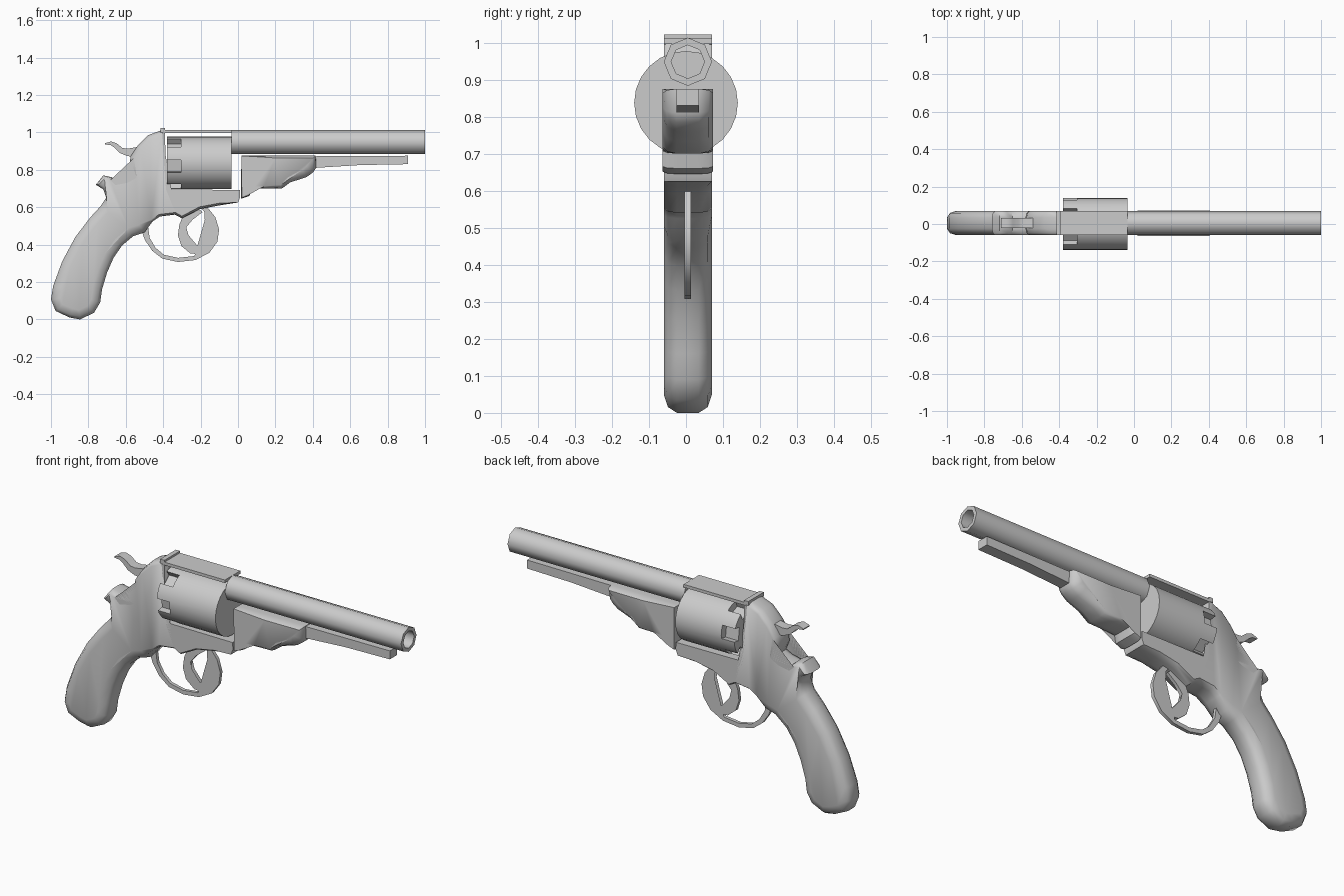
import bpy, bmesh, math
from mathutils import Vector, Matrix

if "Cube" in bpy.data.objects:
    bpy.data.objects.remove(bpy.data.objects["Cube"])

YC = 0.005  # mid plane of the frame


def finish(name, bm, angle=50):
    bmesh.ops.recalc_face_normals(bm, faces=bm.faces)
    mesh = bpy.data.meshes.new(name)
    bm.to_mesh(mesh)
    bm.free()
    ob = bpy.data.objects.new(name, mesh)
    bpy.context.collection.objects.link(ob)
    bpy.ops.object.select_all(action='DESELECT')
    ob.select_set(True)
    bpy.context.view_layer.objects.active = ob
    if angle:
        bpy.ops.object.shade_smooth_by_angle(angle=math.radians(angle))
    return ob


def slab(name, outline, half, angle=50):
    """Side profile of (x, z, rounding) points, rounded towards both sides."""
    n = len(outline)
    pts = [Vector(p[:2]) for p in outline]
    area = sum(pts[i - 1].x * pts[i].y - pts[i].x * pts[i - 1].y for i in range(n))
    sign = 1 if area > 0 else -1
    inward = []
    for i in range(n):
        a = (pts[i] - pts[i - 1]).normalized()
        b = (pts[(i + 1) % n] - pts[i]).normalized()
        t = (a + b).normalized()
        inward.append(Vector((-t.y, t.x)) * sign)
    steps = [(-1, 1), (-.83, .32), (-.45, 0), (.45, 0), (.83, .32), (1, 1)]
    bm = bmesh.new()
    rings = []
    for y, k in steps:
        ring = []
        for p, d, o in zip(pts, inward, outline):
            q = p + d * o[2] * k
            ring.append(bm.verts.new((q.x, YC + y * half, q.y)))
        rings.append(ring)
    for r0, r1 in zip(rings, rings[1:]):
        for i in range(n):
            bm.faces.new((r0[i - 1], r0[i], r1[i], r1[i - 1]))
    caps = [bm.faces.new(rings[0]), bm.faces.new(rings[-1])]
    bmesh.ops.triangulate(bm, faces=caps)
    return finish(name, bm, angle)


def ribbon(name, path, half):
    """Flat strip along (x, z, half thickness) points."""
    left, right = [], []
    for i, (x, z, w) in enumerate(path):
        a, b = path[max(i - 1, 0)], path[min(i + 1, len(path) - 1)]
        t = Vector((b[0] - a[0], b[1] - a[1])).normalized()
        left.append((x - t.y * w, z + t.x * w, 0))
        right.append((x + t.y * w, z - t.x * w, 0))
    return slab(name, left + right[::-1], half)


def box(bm, lo, hi, matrix=Matrix()):
    size = Vector(hi) - Vector(lo)
    mid = (Vector(hi) + Vector(lo)) / 2
    m = matrix @ Matrix.Translation(mid) @ Matrix.Diagonal((*size, 1))
    bmesh.ops.create_cube(bm, size=1, matrix=m)


def rounded(points, r):
    return [(x, z, r) for x, z in points]


# frame and grip in one side profile
frame_back = [(-.40, 1.015), (-.48, .985), (-.535, .93), (-.575, .87), (-.58, .81),
              (-.56, .765), (-.595, .75), (-.65, .737)]
lug = [(-.675, .76), (-.72, .77), (-.76, .72), (-.72, .695), (-.705, .65)]
grip = [(-.735, .605), (-.79, .545), (-.87, .44), (-.94, .31), (-.988, .18), (-1, .107),
        (-.975, .045), (-.90, .01), (-.845, 0), (-.77, .035), (-.737, .09), (-.727, .16),
        (-.70, .25), (-.665, .33), (-.62, .395), (-.56, .445), (-.50, .465)]
belly = [(-.455, .525), (-.417, .55), (-.337, .56), (-.30, .54), (-.203, .59), (-.096, .61)]
front = [(0, .625), (.012, .655), (.01, .692), (-.385, .695), (-.39, .995)]
slab("frame_and_grip", rounded(frame_back, .02) + rounded(lug, .018) + rounded(grip, .05)
     + rounded(belly, .012) + rounded(front, 0), .065)

# top strap with its small rear sight lip
bm = bmesh.new()
box(bm, (-.40, -.06, .996), (-.035, .07, 1.012))
box(bm, (-.415, -.06, 1.0), (-.39, .07, 1.022))
finish("top_strap", bm, 0)

# hollow eight sided barrel
bm = bmesh.new()
loops = []
for x, r in [(-.035, .045), (-.035, .065), (1, .065), (1, .045)]:
    loops.append([bm.verts.new((x, YC + r * math.cos(k * math.pi / 4),
                                .948 + r * math.sin(k * math.pi / 4))) for k in range(8)])
for j in range(4):
    a, b = loops[j], loops[(j + 1) % 4]
    for k in range(8):
        bm.faces.new((a[k - 1], a[k], b[k], b[k - 1]))
finish("barrel", bm)

# rotating drum with six slots cut in the rear rim
bm = bmesh.new()
bmesh.ops.create_cone(bm, cap_ends=True, segments=24, radius1=.14, radius2=.14, depth=.345,
                      matrix=Matrix.Translation((-.2075, 0, .837)) @ Matrix.Rotation(math.pi / 2, 4, 'Y'))
drum = finish("drum", bm, 40)
bm = bmesh.new()
for k in range(6):
    a = math.radians(52 + 60 * k)
    spin = Matrix.Translation((0, 0, .837)) @ Matrix.Rotation(a, 4, Vector((-1, 0, 0)))
    box(bm, (-.42, -.2, -.034), (-.305, -.1, .034), spin)
cutter = finish("slot_cutter", bm, 0)
cutter.hide_render = True
cutter.hide_set(True)
cut = drum.modifiers.new("slots", 'BOOLEAN')
cut.operation = 'DIFFERENCE'
cut.object = cutter

# loading block below the barrel
slab("loading_block", [(.018, .875, 0), (.2, .875, .012), (.415, .875, .015), (.418, .81, .05),
                       (.40, .785, .05), (.365, .76, .045), (.28, .733, .03), (.235, .70, .02),
                       (.14, .70, .012), (.07, .70, .01), (.062, .66, .008), (.016, .645, .008)], .068)

# loading lever
slab("loading_lever", [(.38, .872, 0), (.91, .875, 0), (.91, .83, 0), (.65, .825, 0), (.38, .808, 0)], .03)

# hammer spur
ribbon("hammer", [(-.712, .938, .003), (-.68, .942, .010), (-.655, .930, .013), (-.625, .903, .015),
                  (-.59, .893, .020), (-.53, .895, .028)], .026)

# trigger guard and trigger
ribbon("trigger_guard", [(-.50, .49, .02), (-.485, .43, .014), (-.45, .375, .012), (-.40, .335, .011),
                         (-.32, .318, .011), (-.23, .328, .011), (-.16, .365, .011), (-.12, .42, .011),
                         (-.112, .48, .011), (-.13, .54, .011), (-.17, .585, .014), (-.19, .61, .016)], .009)
ribbon("trigger", [(-.22, .60, .04), (-.265, .55, .028), (-.295, .50, .020), (-.305, .45, .016),
                   (-.29, .40, .015), (-.25, .364, .012), (-.175, .35, .005)], .009)
